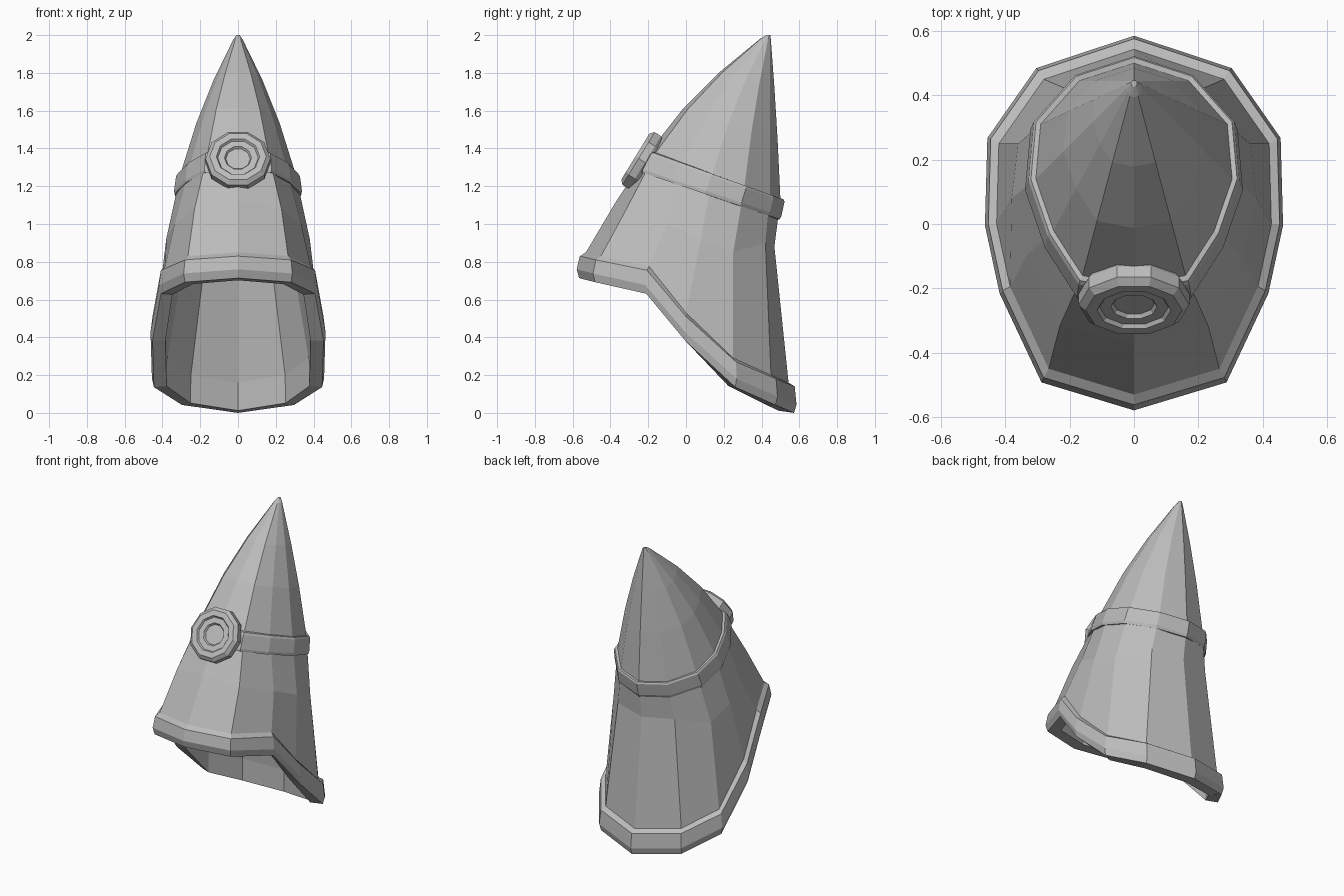
import bpy
import bmesh
from math import sin, cos, pi
from mathutils import Vector, Matrix

default_cube = bpy.data.objects.get("Cube")
if default_cube:
    bpy.data.objects.remove(default_cube, do_unlink=True)

grey = bpy.data.materials.new("plain grey")
grey.use_nodes = True
colour = (0.5, 0.5, 0.5, 1)
grey.diffuse_color = colour
grey.node_tree.nodes["Principled BSDF"].inputs["Base Color"].default_value = colour


def mirrored(half):
    """Close a half ring, listed from front to back, across x = 0."""
    points = [Vector(p) for p in half]
    return points + [Vector((-p.x, p.y, p.z)) for p in points[-2:0:-1]]


def scaled(ring, factor, pivot_y, shift=(0, 0, 0), tilt=0):
    """Scale a ring horizontally about the middle line, move it and tilt it to the back."""
    pivot = Vector((0, pivot_y, 0))
    return [Vector((p.x * factor, pivot_y + (p.y - pivot_y) * factor, p.z + tilt * p.y))
            + Vector(shift) for p in ring]


def loft(name, rings, closed=False, capped=False):
    """Skin a row of rings; closed joins the last ring to the first."""
    bm = bmesh.new()
    rows = [[bm.verts.new(p) for p in ring] for ring in rings]
    pairs = list(zip(rows, rows[1:]))
    if closed:
        pairs.append((rows[-1], rows[0]))
    for a, b in pairs:
        count = len(a)
        for i in range(count):
            j = (i + 1) % count
            bm.faces.new((a[i], a[j], b[j], b[i]))
    if capped:
        bm.faces.new(rows[0])
        bm.faces.new(rows[-1])
    bmesh.ops.recalc_face_normals(bm, faces=bm.faces)
    mesh = bpy.data.meshes.new(name)
    bm.to_mesh(mesh)
    bm.free()
    mesh.materials.append(grey)
    obj = bpy.data.objects.new(name, mesh)
    bpy.context.collection.objects.link(obj)
    return obj


# Main cross-sections: hem, middle of the hood and the slanted band line
hem = mirrored([(0, -.53, .85), (.265, -.45, .83), (.385, -.195, .775), (.427, 0, .53),
                (.42, .25, .29), (.28, .45, .2), (0, .543, .16)])
middle = mirrored([(0, -.37, 1.12), (.23, -.315, 1.08), (.335, -.1, 1), (.38, .08, .92),
                   (.36, .25, .85), (.21, .42, .9), (0, .468, .88)])
band_plan = [(0, -.19), (.16, -.16), (.25, -.02), (.305, .14), (.29, .31), (.17, .445), (0, .5)]
band_line = mirrored([(x, y, 1.13 - .375 * (y - .5)) for x, y in band_plan])

# Pointed upper part: the band line drawn in towards the tip
tip = Vector((0, .445, 2))


def towards_tip(width, rise):
    return [Vector((p.x * width, tip.y + (p.y - tip.y) * width, p.z + (tip.z - p.z) * rise))
            for p in band_line]


upper = [towards_tip(.72, .37), towards_tip(.42, .68), towards_tip(.08, .97),
         towards_tip(.03, 1)]

# Hood shell with a lining that narrows faster than the outside
outside = [hem, middle, band_line] + upper
lining = [scaled(ring, factor, y) for ring, factor, y in
          zip(outside, (.89, .78, .7, .65, .6), (.03, .14, .2, .27, .35))]
loft("hood", outside[::-1] + lining, capped=True)

# Thick rim around the opening, with a bevelled lower edge
rim_top = scaled(hem, 1.06, 0, (0, 0, -.02))
rim_side = scaled(hem, 1.085, 0, (0, -.004, -.103), -.025)
rim_under = scaled(hem, 1.06, 0, (0, -.004, -.148), -.022)
lip = scaled(hem, .9, 0, (0, 0, -.148))
loft("rim", [lining[0], hem, rim_top, rim_side, rim_under, lip], closed=True)

# Slanted band around the hood, bevelled along both edges
across = Vector((0, -.035, -.094))
band_steps = [(.97, 0), (1.05, 0), (1.075, .12), (1.11, .95), (1.1, 1.12), (1, 1.12)]
loft("band", [scaled(band_line, size, .155, across * step) for size, step in band_steps],
     closed=True)

# Stepped round badge on the front of the band
sides = 10
profile = [(.15, -.09), (.172, -.06), (.172, -.02), (.15, 0), (.115, 0), (.107, -.012),
           (.072, -.012), (.064, -.024)]
badge_rings = [[Vector((r * cos(2 * pi * i / sides), r * sin(2 * pi * i / sides), h))
                for i in range(sides)] for r, h in profile]
badge = loft("badge", badge_rings, capped=True)
badge.data.transform(Matrix.Translation((0, -.268, 1.357))
                     @ Matrix.Rotation(pi * .325, 4, "X"))
